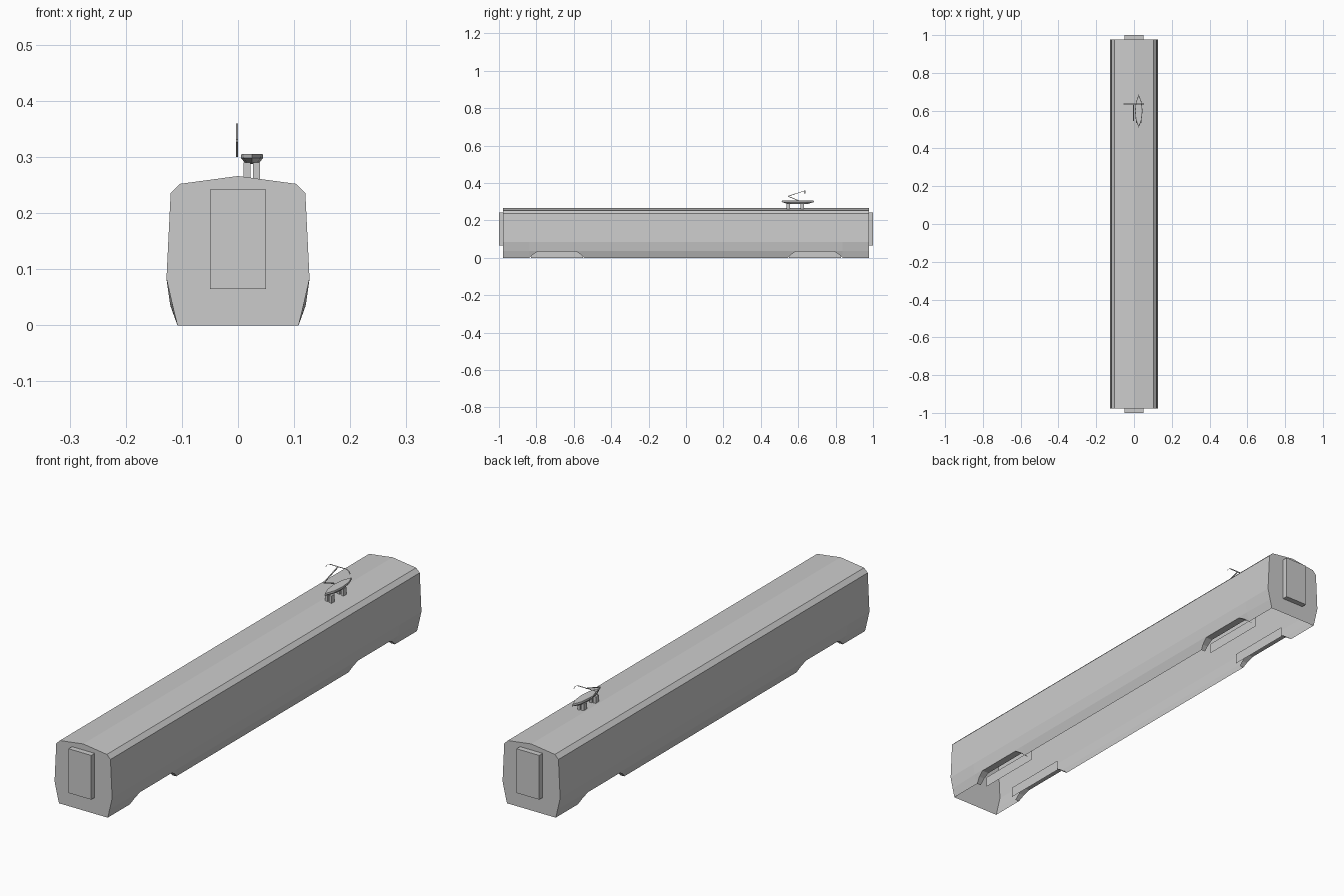
import bpy, bmesh

if "Cube" in bpy.data.objects:
    bpy.data.objects.remove(bpy.data.objects["Cube"])

END = 0.978


def make(name, verts, faces, merge=False):
    bm = bmesh.new()
    vs = [bm.verts.new(v) for v in verts]
    for f in faces:
        bm.faces.new([vs[i] for i in f])
    if merge:
        bmesh.ops.remove_doubles(bm, verts=bm.verts, dist=1e-5)
    bmesh.ops.recalc_face_normals(bm, faces=bm.faces)
    me = bpy.data.meshes.new(name)
    bm.to_mesh(me)
    bm.free()
    ob = bpy.data.objects.new(name, me)
    bpy.context.collection.objects.link(ob)
    return ob


def prism(name, bottom, top):
    """Closed solid between two matching outlines."""
    n = len(bottom)
    faces = [list(range(n))[::-1], list(range(n, 2 * n))]
    faces += [[i, (i + 1) % n, n + (i + 1) % n, n + i] for i in range(n)]
    return make(name, bottom + top, faces)


def box(name, x0, x1, y0, y1, z0, z1):
    o = [(x0, y0), (x1, y0), (x1, y1), (x0, y1)]
    return prism(name, [(x, y, z0) for x, y in o], [(x, y, z1) for x, y in o])


# Lower edge of the side wall: (y, height), with a bogie arch near each end
arch = [(0.545, 0.0), (0.56, 0.016), (0.588, 0.034), (0.79, 0.034),
        (0.815, 0.02), (0.838, 0.0)]
half = arch + [(END, 0.0)]
stations = [(-y, z) for y, z in reversed(half)] + half


def section(y, zb):
    """Half cross-section from sill to roof ridge."""
    row1 = 0.117 if abs(y) == END else 0.121
    return [(0.108 + zb * 0.36, y, zb), (row1, y, 0.037), (0.1275, y, 0.083),
            (0.12, y, 0.236), (0.104, y, 0.252), (0.0, y, 0.266)]


# Car body shell, open underneath, with closed ends
verts, faces = [], []
rows = 6
for s in (1, -1):
    base = len(verts)
    for y, z in stations:
        verts += [(s * a, b, c) for a, b, c in section(y, z)]
    for i in range(len(stations) - 1):
        for j in range(rows - 1):
            a = base + i * rows + j
            faces.append([a, a + 1, a + 1 + rows, a + rows])
off = len(stations) * rows
for st in (0, len(stations) - 1):
    right = [st * rows + j for j in range(rows)]
    left = [off + st * rows + j for j in range(rows - 1)]
    faces.append(right + left[::-1])
make("car_body", verts, faces, merge=True)

# Arch soffits and inner bogie plates
for sx, side in ((1, "right"), (-1, "left")):
    for sy, end in ((1, "rear"), (-1, "front")):
        v = []
        for y, z in arch:
            v += [(sx * (0.108 + z * 0.36), sy * y, z), (sx * 0.09, sy * y, z)]
        make(f"arch_soffit_{side}_{end}", v,
             [[2 * i, 2 * i + 1, 2 * i + 3, 2 * i + 2] for i in range(len(arch) - 1)])
        make(f"bogie_plate_{side}_{end}",
             [(sx * 0.065, sy * y, z) for y, z in
              ((0.55, 0), (0.83, 0), (0.83, 0.042), (0.55, 0.042))], [[0, 1, 2, 3]])

# Gangway doors at both ends
box("gangway_front", -0.05, 0.05, -1.0, -END, 0.065, 0.242)
box("gangway_rear", -0.05, 0.05, END, 1.0, 0.065, 0.242)

# Pantograph base: pointed hull tapering downward, on four feet
CX, CY = 0.025, 0.598


def hull(w, l, z):
    o = [(0, -1), (0.75, -0.55), (1, 0), (0.75, 0.55),
         (0, 1), (-0.75, 0.55), (-1, 0), (-0.75, -0.55)]
    return [(CX + a * w, CY + b * l, z) for a, b in o]


prism("pantograph_base_lower", hull(0.010, 0.05, 0.287), hull(0.020, 0.087, 0.298))
prism("pantograph_base_upper", hull(0.020, 0.087, 0.298), hull(0.019, 0.084, 0.305))
for x in (0.016, 0.033):
    for y in (0.546, 0.622):
        box("pantograph_foot", x - 0.006, x + 0.006, y - 0.01, y + 0.01, 0.258, 0.29)


# Folding arm
def arm(name, p, q, t):
    o = [(p[0], p[1] - t), (q[0], q[1] - t), (q[0], q[1] + t), (p[0], p[1] + t)]
    prism(name, [(-0.004, y, z) for y, z in o], [(0.0, y, z) for y, z in o])


arm("pantograph_lower_arm", (0.61, 0.302), (0.545, 0.329), 0.002)
arm("pantograph_upper_arm", (0.545, 0.329), (0.635, 0.358), 0.0015)

# Contact strip with down-turned horns
strip = [(-0.056, 0.343), (-0.05, 0.353), (-0.04, 0.359),
         (0.036, 0.359), (0.046, 0.353), (0.052, 0.343)]
v = [(x, 0.635 + d, z) for x, z in strip for d in (-0.003, 0.003)]
make("contact_strip", v,
     [[2 * i, 2 * i + 1, 2 * i + 3, 2 * i + 2] for i in range(len(strip) - 1)])
